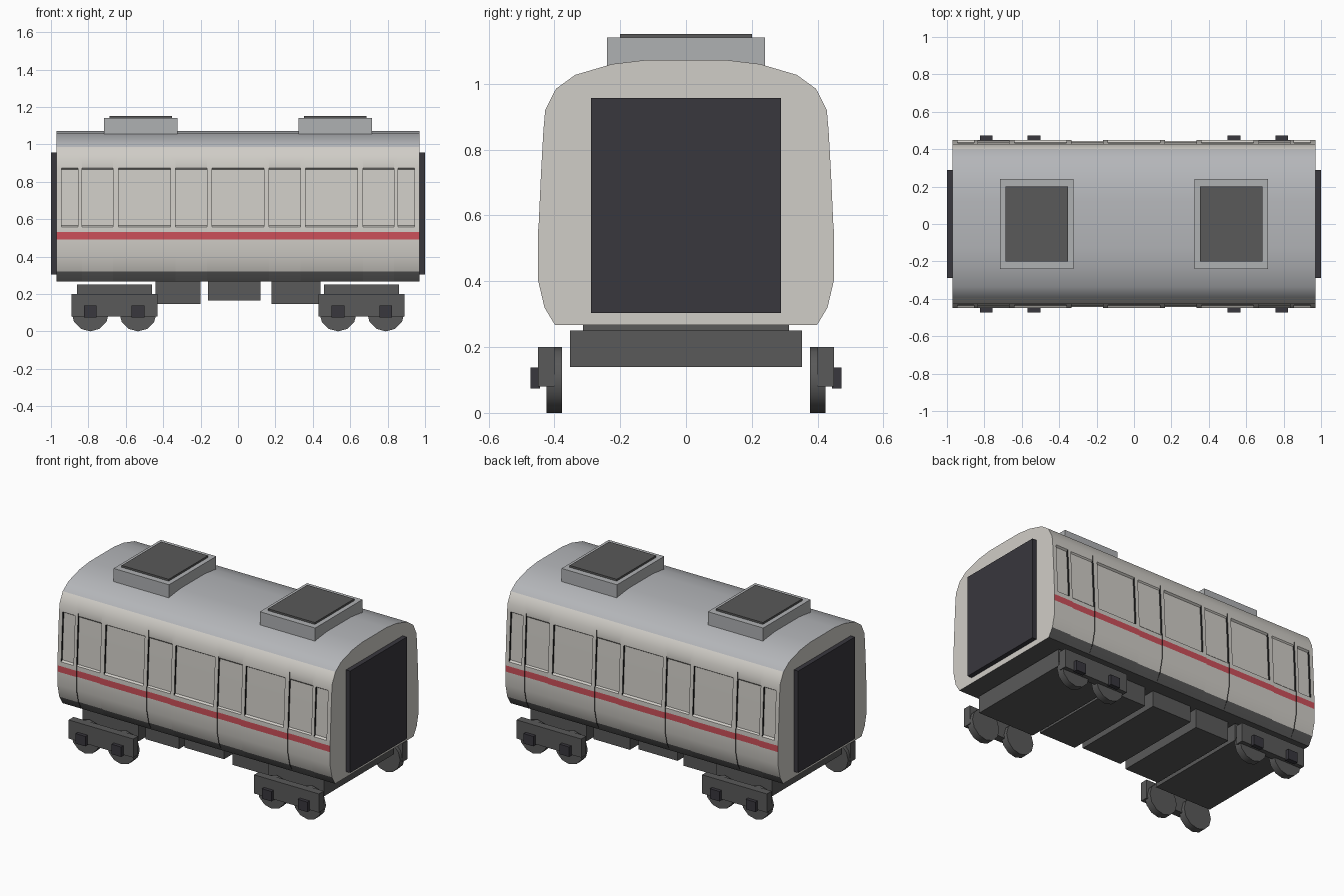
import bpy, bmesh, math
from mathutils import Matrix

cube = bpy.data.objects.get("Cube")
if cube:
    bpy.data.objects.remove(cube, do_unlink=True)


def material(name, rgb):
    m = bpy.data.materials.new(name)
    m.use_nodes = True
    m.diffuse_color = (*rgb, 1)
    m.node_tree.nodes["Principled BSDF"].inputs["Base Color"].default_value = (*rgb, 1)
    return m


cream = material("cream paint", (0.63, 0.61, 0.57))
roof_grey = material("roof grey", (0.46, 0.47, 0.49))
unit_grey = material("unit grey", (0.43, 0.44, 0.45))
dark_grey = material("underframe grey", (0.10, 0.10, 0.10))
near_black = material("end door black", (0.04, 0.038, 0.047))
red = material("stripe red", (0.60, 0.08, 0.10))
gap = material("gap black", (0.012, 0.012, 0.012))


def finish(name, bm, mats):
    bmesh.ops.recalc_face_normals(bm, faces=bm.faces)
    mesh = bpy.data.meshes.new(name)
    bm.to_mesh(mesh)
    bm.free()
    for m in mats:
        mesh.materials.append(m)
    obj = bpy.data.objects.new(name, mesh)
    bpy.context.collection.objects.link(obj)
    return obj


def smooth(obj, angle):
    bpy.ops.object.select_all(action="DESELECT")
    obj.select_set(True)
    bpy.context.view_layer.objects.active = obj
    bpy.ops.object.shade_smooth_by_angle(angle=math.radians(angle))


def box(name, x, y, z, mat):
    bm = bmesh.new()
    size = [b - a for a, b in (x, y, z)]
    mid = [(a + b) / 2 for a, b in (x, y, z)]
    bmesh.ops.create_cube(bm, size=1, matrix=Matrix.Translation(mid) @ Matrix.Diagonal((*size, 1)))
    return finish(name, bm, [mat])


# Body shell: half cross-section (y, z) swept through wall, door and window bays
half = [(.398, .267), (.43, .32), (.45, .405), (.45, .49), (.45, .53), (.449, .558),
        (.448, .566), (.441, .72), (.433, .865), (.432, .873), (.428, .92),
        (.395, .985), (.337, 1.027), (.225, 1.06), (.125, 1.072)]
bays = [(.14, "window"), (.165, "wall"), (.335, "door"), (.36, "wall"), (.638, "window"),
        (.668, "wall"), (.835, "door"), (.856, "wall"), (.944, "window"), (.97, "wall")]


def section(kind):
    pts = []
    for y, z in half:
        if kind == "window" and .56 < z < .87:
            y -= 0.013
        elif kind == "door" and .56 < z < .87:
            y -= 0.013
        elif kind == "door" and .3 < z < .9:
            y -= 0.005
        pts.append((y, z))
    return pts + [(-y, z) for y, z in reversed(pts)]


spans, start = [], 0
for end, kind in bays:
    spans.append((start, end, kind))
    start = end
spans = [(-b, -a, k) for a, b, k in reversed(spans)] + spans

bm = bmesh.new()
rings = []
for a, b, kind in spans:
    for x in (a, b):
        rings.append([bm.verts.new((x, y, z)) for y, z in section(kind)])

count = len(rings[0])
for r0, r1 in zip(rings, rings[1:]):
    step = r0[0].co.x == r1[0].co.x
    for i in range(count):
        j = (i + 1) % count
        f = bm.faces.new((r0[i], r0[j], r1[j], r1[i]))
        z = (r0[i].co.z + r0[j].co.z) / 2
        if step:
            f.material_index = 4
        elif z < .32:
            f.material_index = 2
        elif .49 < z < .53:
            f.material_index = 3
        elif z > .985:
            f.material_index = 1
for ring in (rings[0], rings[-1]):
    bm.faces.new(ring)
bmesh.ops.remove_doubles(bm, verts=bm.verts, dist=0.0001)
smooth(finish("body", bm, [cream, roof_grey, dark_grey, red, gap]), 35)

# Underfloor equipment boxes
for name, x0, x1, z0 in (("rear_equipment", -.44, -.2, .145),
                         ("middle_equipment", -.16, .12, .165),
                         ("front_equipment", .18, .44, .145)):
    box(name, (x0, x1), (-.313, .313), (z0, .27), dark_grey)


def wheel(name, x, y):
    bm = bmesh.new()
    bmesh.ops.create_cone(bm, cap_ends=True, segments=12, radius1=.1, radius2=.1, depth=.047,
                          matrix=Matrix.Translation((x, y, .1)) @ Matrix.Rotation(math.pi / 2, 4, "X"))
    smooth(finish(name, bm, [dark_grey]), 35)


def side_range(side, a, b):
    return tuple(sorted((side * a, side * b)))


for end, label in ((-1, "right"), (1, "left")):
    # End door and roof unit
    box(label + "_end_door", side_range(end, .965, 1), (-.288, .288), (.303, .957), near_black)
    mid = end * .52
    box(label + "_roof_unit", (mid - .197, mid + .197), (-.24, .24), (1.05, 1.14), unit_grey)
    box(label + "_roof_hatch", (mid - .167, mid + .167), (-.2, .2), (1.135, 1.152), dark_grey)

    # Bogie with side frames, wheels and axle boxes
    mid = end * .66
    box(label + "_bogie", (mid - .2, mid + .2), (-.352, .352), (.14, .25), dark_grey)
    for side, where in ((-1, "front"), (1, "back")):
        prefix = f"{label}_{where}_"
        box(prefix + "side_frame", (mid - .23, mid + .23), side_range(side, .4, .45), (.08, .2), dark_grey)
        for n, x in enumerate((end * .535, end * .79), 1):
            wheel(f"{prefix}wheel_{n}", x, side * .4)
            box(f"{prefix}axle_box_{n}", (x - .034, x + .034), side_range(side, .443, .472),
                (.074, .138), near_black)
